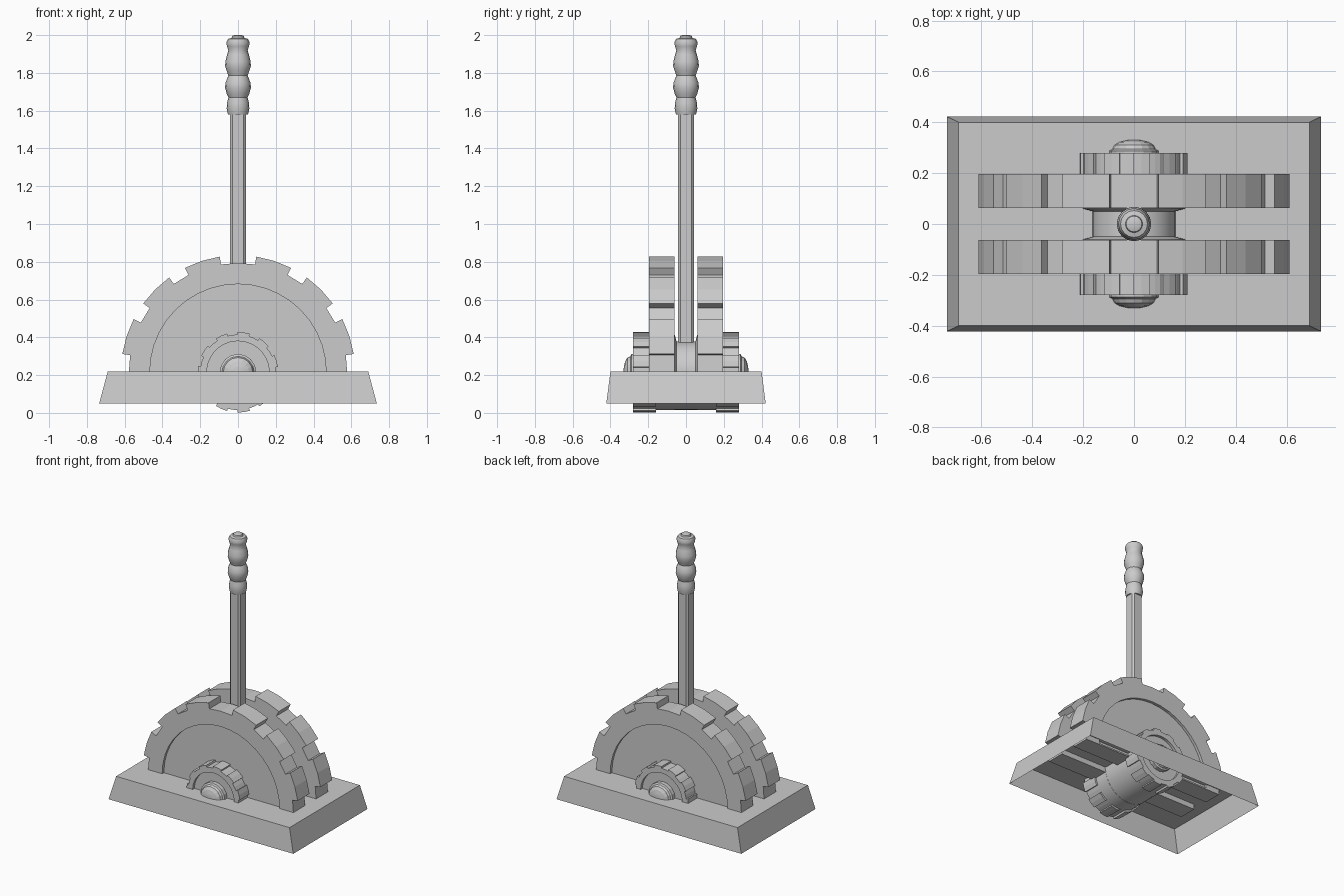
import bpy, bmesh
from math import sin, cos, pi, radians
from mathutils import Vector

if "Cube" in bpy.data.objects:
    bpy.data.objects.remove(bpy.data.objects["Cube"])

CZ = 0.215  # height of the pivot axis


def loft(name, rings, cap_start=True, cap_end=True, smooth=False, mirror=False):
    """Bridge closed rings of equal length and cap the ends."""
    bm = bmesh.new()
    vs = [[bm.verts.new(p) for p in r] for r in rings]
    n = len(rings[0])
    for a, b in zip(vs, vs[1:]):
        for i in range(n):
            j = (i + 1) % n
            bm.faces.new((a[i], a[j], b[j], b[i]))
    if cap_start:
        bm.faces.new(vs[0][::-1])
    if cap_end:
        bm.faces.new(vs[-1])
    bmesh.ops.recalc_face_normals(bm, faces=bm.faces)
    me = bpy.data.meshes.new(name)
    bm.to_mesh(me)
    bm.free()
    ob = bpy.data.objects.new(name, me)
    bpy.context.collection.objects.link(ob)
    if smooth:
        bpy.context.view_layer.objects.active = ob
        ob.select_set(True)
        bpy.ops.object.shade_smooth_by_angle(angle=radians(35))
        ob.select_set(False)
    if mirror:
        m = ob.modifiers.new("mirror", 'MIRROR')
        m.use_axis = (False, True, False)
        m.use_mirror_merge = False
    return ob


def polar(r, deg, y):
    a = radians(deg)
    return Vector((r * cos(a), y, CZ + r * sin(a)))


def lathe(name, profile, segs, axis='Z', **kw):
    """Revolve (radius, height) pairs around z, or around the pivot axis."""
    rings = []
    for r, h in profile:
        if axis == 'Z':
            rings.append([(r * cos(2 * pi * i / segs), r * sin(2 * pi * i / segs), h)
                          for i in range(segs)])
        else:
            rings.append([polar(r, 360 * i / segs, h) for i in range(segs)])
    return loft(name, rings, **kw)


def rect(hx, hy, z, c=0.0):
    if c == 0:
        return [(-hx, -hy, z), (hx, -hy, z), (hx, hy, z), (-hx, hy, z)]
    return [(-hx + c, -hy, z), (hx - c, -hy, z), (hx, -hy + c, z), (hx, hy - c, z),
            (hx - c, hy, z), (-hx + c, hy, z), (-hx, hy - c, z), (-hx, -hy + c, z)]


def gear(name, outline, r_in, y_in, y_out, depth, foot=None):
    """Toothed plate with a round recess in its outer face."""
    def ring(y, inner):
        pts = [polar(r_in if inner else r, a, y) for r, a in outline]
        if foot:
            s = r_in if inner else outline[0][0]
            z = foot + (0.01 if inner else 0)
            pts += [Vector((-s, y, z)), Vector((s, y, z))]
        return pts
    return loft(name, [ring(y_in, False), ring(y_out, False),
                       ring(y_out, True), ring(y_out + depth, True)], mirror=True)


# base: sloping shell, open underneath
loft("base", [rect(0.735, 0.422, 0.05), rect(0.69, 0.4, 0.218)], cap_start=False)

# pair of large half gears, 9 degree steps with two-step teeth
R, V = 0.62, 0.578
half = [(V, 0)]
for start in (9, 36, 63, 99, 126, 153):
    half += [(V, start), (R, start), (R, start + 9), (R, start + 18), (V, start + 18)]
    if start == 63:
        half.append((V, 90))
half.append((V, 180))
gear("large_gear", half, 0.467, -0.062, -0.196, 0.02, foot=0.18)

# small toothed hub ends
small = []
N = 11
step = 360 / N
for k in range(N):
    c = 180 + k * step
    w = step * 0.27
    small += [(0.2, c - w), (0.213, c - w), (0.213, c), (0.213, c + w),
              (0.2, c + w), (0.2, c + step / 2)]
gear("hub_gear", small, 0.165, -0.16, -0.28, 0.02)

# hub core with flanges beside the lever, and the lower drum
lathe("hub_core", [(0.2, -0.17), (0.2, -0.06), (0.163, -0.05), (0.163, 0.05),
                   (0.2, 0.06), (0.2, 0.17)], 40, axis='Y', smooth=True)
loft("lower_drum", [[polar(0.199, 180 + 9 * i, y) for i in range(21)]
                    for y in (-0.16, 0.16)], smooth=True)

# domed bolts on both ends
lathe("bolt", [(0.097, -0.255), (0.097, -0.288), (0.085, -0.294), (0.078, -0.31),
               (0.058, -0.322), (0.03, -0.329), (0.008, -0.331)],
      16, axis='Y', mirror=True)

# lever shaft with chamfered corners
loft("lever_shaft", [rect(0.042, 0.042, z, 0.012) for z in (0.34, 1.6)])

# ribbed grip
lathe("grip", [(0.053, 1.58), (0.06, 1.61), (0.058, 1.64), (0.051, 1.67),
               (0.06, 1.69), (0.068, 1.72), (0.067, 1.745), (0.058, 1.77),
               (0.051, 1.785), (0.06, 1.81), (0.068, 1.835), (0.067, 1.86),
               (0.058, 1.895), (0.051, 1.92), (0.058, 1.94), (0.062, 1.96),
               (0.053, 1.98), (0.034, 1.985), (0.031, 1.996), (0.02, 2.0)],
      16, smooth=True)
